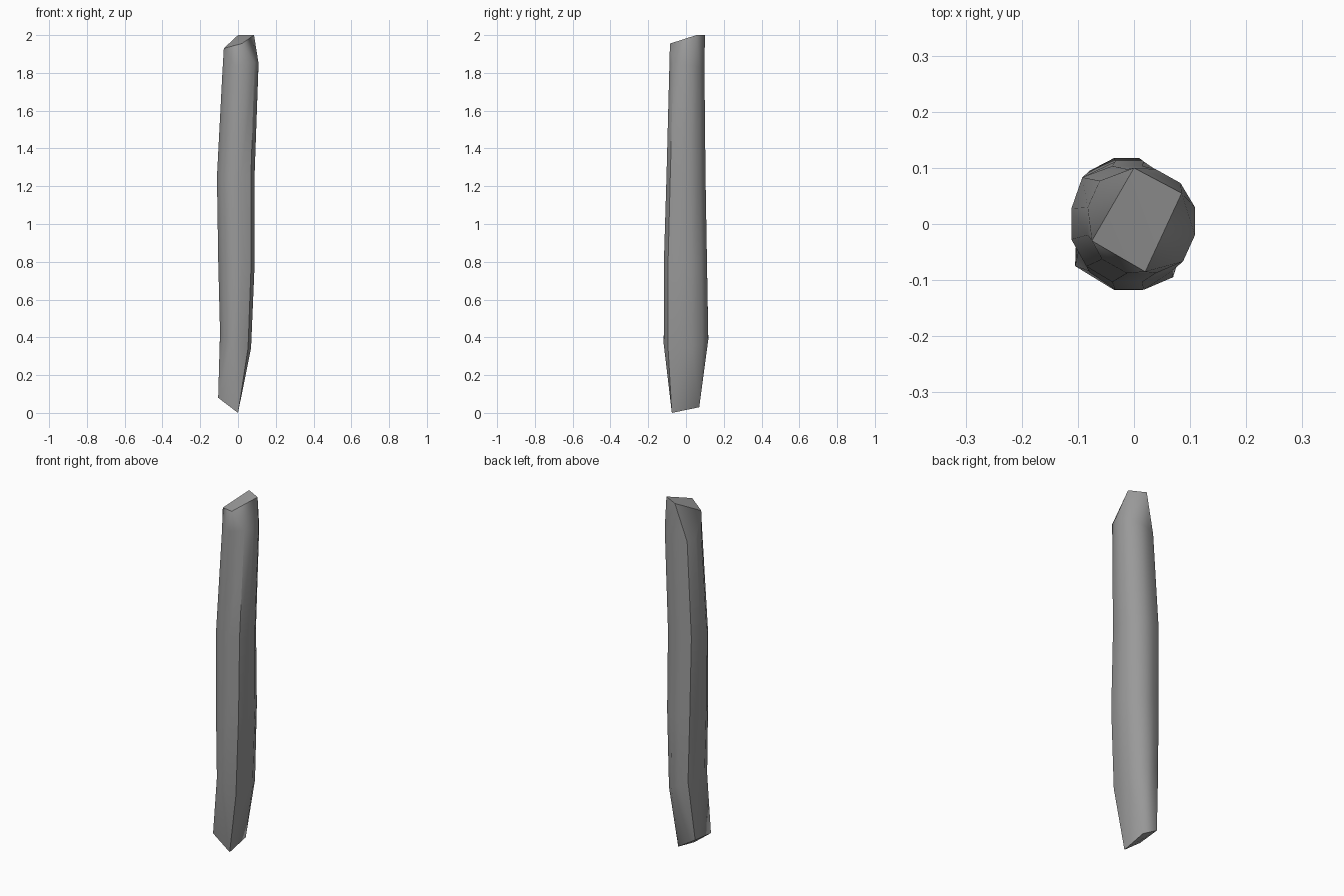
import bpy
import bmesh
from math import cos, sin, radians
from mathutils import Vector

cube = bpy.data.objects.get("Cube")
if cube:
    bpy.data.objects.remove(cube)

SIDES = 12
RIDGES = (4, 10)  # the two hard corners running along the length

# One flat grey
grey = bpy.data.materials.new("weathered_grey")
grey.use_nodes = True
colour = (0.32, 0.32, 0.32, 1)
grey.diffuse_color = colour
grey.node_tree.nodes["Principled BSDF"].inputs["Base Color"].default_value = colour

bm = bmesh.new()


def ring(cx, cy, rx, ry, z, tilt_x=0, tilt_y=0, ridge=1.1):
    """Tilted oval cross-section with two corners pushed out."""
    verts = []
    for i in range(SIDES):
        a = radians(15 + 30 * i)
        k = ridge if i in RIDGES else 1
        x, y = cx + rx * k * cos(a), cy + ry * k * sin(a)
        verts.append(bm.verts.new((x, y, z + tilt_x * x + tilt_y * y)))
    return verts


def hewn_end(section, corners):
    """Close an end with the flat cuts that span a section and four corners."""
    tips = [bm.verts.new(c) for c in corners]
    hull = bmesh.ops.convex_hull(bm, input=section + tips)["geom"]
    inner = [f for f in hull if isinstance(f, bmesh.types.BMFace)
             and all(v in section for v in f.verts)]
    bmesh.ops.delete(bm, geom=inner, context='FACES')


# Slightly crooked shaft
rings = [
    ring(-0.013, 0.0, 0.085, 0.122, 0.38, -0.5, 0.1),
    ring(-0.008, -0.003, 0.1, 0.118, 0.8),
    ring(-0.012, 0.0, 0.103, 0.107, 1.25),
    ring(0.013, 0.005, 0.099, 0.096, 1.82, 0.25, -0.2, 1.06),
]

# Chopped ends
hewn_end(rings[0], [(0, -0.075, 0), (0, 0.07, 0.03),
                    (-0.1, 0.06, 0.09), (-0.105, -0.075, 0.08)])
hewn_end(rings[-1], [(0, 0.1, 2), (0.085, 0.055, 2),
                     (0.02, -0.085, 1.955), (-0.075, -0.03, 1.93)])

# Long sides of the shaft
ridge_edges = []
for low, high in zip(rings, rings[1:]):
    for i in range(SIDES):
        j = (i + 1) % SIDES
        bm.faces.new((low[i], low[j], high[j], high[i]))
    ridge_edges += [(low[i], high[i]) for i in RIDGES]

# Smooth sides, hard ridges and cuts
bmesh.ops.recalc_face_normals(bm, faces=bm.faces[:])
for face in bm.faces:
    face.smooth = True
for edge in bm.edges:
    edge.smooth = edge.calc_face_angle(0) < radians(42)
for a, b in ridge_edges:
    bm.edges.get((a, b)).smooth = False

mesh = bpy.data.meshes.new("wooden_pole")
bm.to_mesh(mesh)
bm.free()
mesh.materials.append(grey)
pole = bpy.data.objects.new("wooden_pole", mesh)
bpy.context.collection.objects.link(pole)
